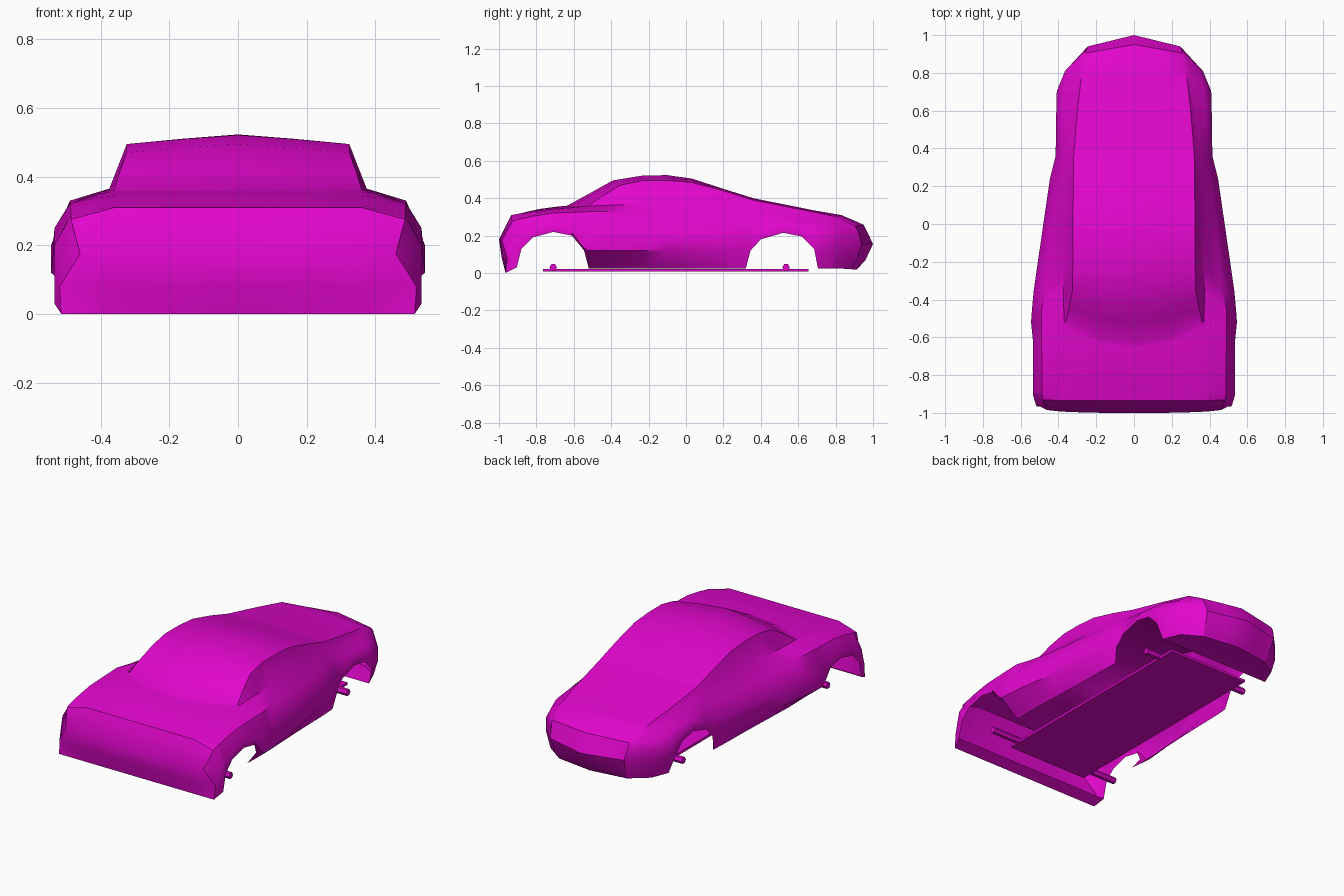
import bpy
import bmesh
import math

default_cube = bpy.data.objects.get("Cube")
if default_cube:
    bpy.data.objects.remove(default_cube, do_unlink=True)

# Paint shared by every part
paint = bpy.data.materials.new("magenta_paint")
paint.use_nodes = True
paint.diffuse_color = (0.76, 0.002, 0.61, 1)
paint.node_tree.nodes["Principled BSDF"].inputs["Base Color"].default_value = paint.diffuse_color


def curve(y, keys):
    """Value at y on a line through (y, value) keys."""
    if y <= keys[0][0]:
        return keys[0][1]
    for (y0, v0), (y1, v1) in zip(keys, keys[1:]):
        if y <= y1:
            return v0 + (v1 - v0) * (y - y0) / (y1 - y0)
    return keys[-1][1]


# Body outlines along the length
outer_x = [(-.9, .535), (-.62, .535), (-.52, .545), (-.38, .535), (0, .48),
           (.24, .445), (.36, .415), (.7, .41), (.81, .365)]
shoulder_x = [(-.9, .487), (-.43, .49), (-.33, .46), (.03, .43), (.36, .39), (.7, .375), (.81, .345)]
shoulder_z = [(-.9, .285), (-.75, .32), (-.45, .33), (.03, .3), (.36, .29), (.7, .265), (.81, .24)]
belt_x = [(-.9, .43), (-.6, .4), (-.52, .37), (-.35, .375), (.03, .37), (.36, .35), (.81, .3)]
belt_z = [(-.9, .3), (-.75, .335), (-.52, .358), (-.35, .365), (.03, .36), (.36, .34), (.81, .275)]
roof_x = [(-.9, .36), (-.52, .36), (-.35, .325), (.35, .32), (.6, .3), (.81, .275)]
roof_z = [(-.9, .315), (-.75, .34), (-.52, .36), (-.45, .41), (-.35, .47), (-.23, .495),
          (-.1, .495), (.03, .485), (.2, .44), (.36, .39), (.81, .3)]
# Extra height and lengthwise bow of the centre line
camber = [(-.52, 0), (-.35, .025), (-.1, .028), (.2, .01), (.81, .01)]
bow = [(-.9, 0), (-.61, -.1), (-.545, -.115), (-.52, -.115), (-.45, -.075), (-.23, 0), (.7, 0), (.81, .02)]
# Lower edge with both wheel arches, and how far the sill tucks in
lower_z = [(-.905, .03), (-.88, .13), (-.82, .19), (-.71, .22), (-.61, .2), (-.545, .12), (-.52, .025),
           (.32, .025), (.345, .12), (.4, .18), (.52, .215), (.62, .195), (.685, .13), (.705, .025)]
tuck = [(-.545, .04), (-.52, .12), (0, .065), (.24, .035), (.32, .02), (.345, 0), (.685, 0), (.705, .03)]


def with_top(side, y_bow, rise, fullness=.75):
    """Complete a side column with the half-roof points."""
    x, y, z = side[-1]
    return side + [(x * .5, y + y_bow * fullness, z + rise * .55), (0, y + y_bow, z + rise)]


def station(y):
    wide, low = curve(y, outer_x), curve(y, lower_z)
    tucked = curve(y, tuck) if y > -.55 else 0
    side = [
        (wide - tucked, y, low),
        (wide, y, max(.12, low + .015)),
        (wide, y, max(.2, low + .03)),
        (curve(y, shoulder_x), y, curve(y, shoulder_z)),
        (curve(y, belt_x), y, curve(y, belt_z)),
        (curve(y, roof_x), y, curve(y, roof_z)),
    ]
    return with_top(side, curve(y, bow), curve(y, camber))


nose = with_top([(.515, -.965, 0), (.52, -.955, .08), (.46, -.985, .175),
                 (.487, -.93, .275), (.43, -.933, .291), (.36, -.935, .31)], 0, 0)
tail = with_top([(.225, .885, .02), (.235, .91, .07), (.245, .94, .155),
                 (.256, .92, .225), (.257, .91, .24), (.255, .905, .25)], .045, .008, .5)


def add_grid(bm, rows):
    verts = [[bm.verts.new(p) for p in row] for row in rows]
    for a, b in zip(verts, verts[1:]):
        for i in range(len(a) - 1):
            bm.faces.new((a[i], a[i + 1], b[i + 1], b[i]))


def end_cap(bm, column, centre, power):
    """Close an end between its side column and the centre profile."""
    top = column[3:]
    rows = [top]
    for (sx, sy, sz), (cy, cz) in zip(reversed(column[:3]), centre):
        row = []
        for x, _, _ in top:
            ratio = x / top[0][0]
            blend = 1 - min(ratio, 1) ** power
            row.append((sx * ratio, sy + (cy - sy) * blend, sz + (cz - sz) * blend))
        row[0] = (sx, sy, sz)
        rows.append(row)
    add_grid(bm, rows)


def underside(bm, columns, end_y):
    """Close the bottom across the body, reaching end_y on the centre line."""
    edges = [column[0] for column in columns]
    middles = [(0, y, z) for _, y, z in edges]
    middles[-1] = (0, end_y, edges[-1][2])
    add_grid(bm, list(zip(edges, middles)))


def finish(bm, name, mirror=False):
    bmesh.ops.remove_doubles(bm, verts=bm.verts, dist=.0005)
    bmesh.ops.recalc_face_normals(bm, faces=bm.faces)
    mesh = bpy.data.meshes.new(name)
    bm.to_mesh(mesh)
    bm.free()
    mesh.materials.append(paint)
    obj = bpy.data.objects.new(name, mesh)
    bpy.context.collection.objects.link(obj)
    bpy.ops.object.select_all(action='DESELECT')
    obj.select_set(True)
    bpy.context.view_layer.objects.active = obj
    if mirror:
        obj.modifiers.new("mirror", 'MIRROR')
        bpy.ops.object.modifier_apply(modifier="mirror")
    bpy.ops.object.shade_smooth_by_angle(angle=math.radians(38))
    return obj


# Body shell, open underneath between the bumpers
lengths = sorted({y for y, _ in lower_z} | {y for y, _ in roof_z if y > -.52} | {.24, .76})
stations = [station(y) for y in lengths]
bm = bmesh.new()
add_grid(bm, [nose] + stations + [tail])
end_cap(bm, nose, [(-1, .18), (-.985, .08), (-.965, 0)], 4)
end_cap(bm, tail, [(1, .155), (.96, .07), (.915, .02)], 1)
underside(bm, [stations[0], nose], -.965)
underside(bm, [s for s in stations if s[0][1] > .7] + [tail], .915)
finish(bm, "body_shell", mirror=True)

# Floor plate
bm = bmesh.new()
bmesh.ops.create_cube(bm, size=1)
bmesh.ops.scale(bm, vec=(.54, 1.42, .015), verts=bm.verts)
bmesh.ops.translate(bm, vec=(0, -.055, .0145), verts=bm.verts)
finish(bm, "floor_plate")

# Six-sided axles
for name, y, half_length in (("front_axle", -.71, .45), ("rear_axle", .535, .36)):
    bm = bmesh.new()
    bmesh.ops.create_cone(bm, cap_ends=True, segments=6, radius1=.02, radius2=.02, depth=half_length * 2)
    axle = finish(bm, name)
    axle.rotation_euler = (0, math.pi / 2, 0)
    axle.location = (0, y, .03)
